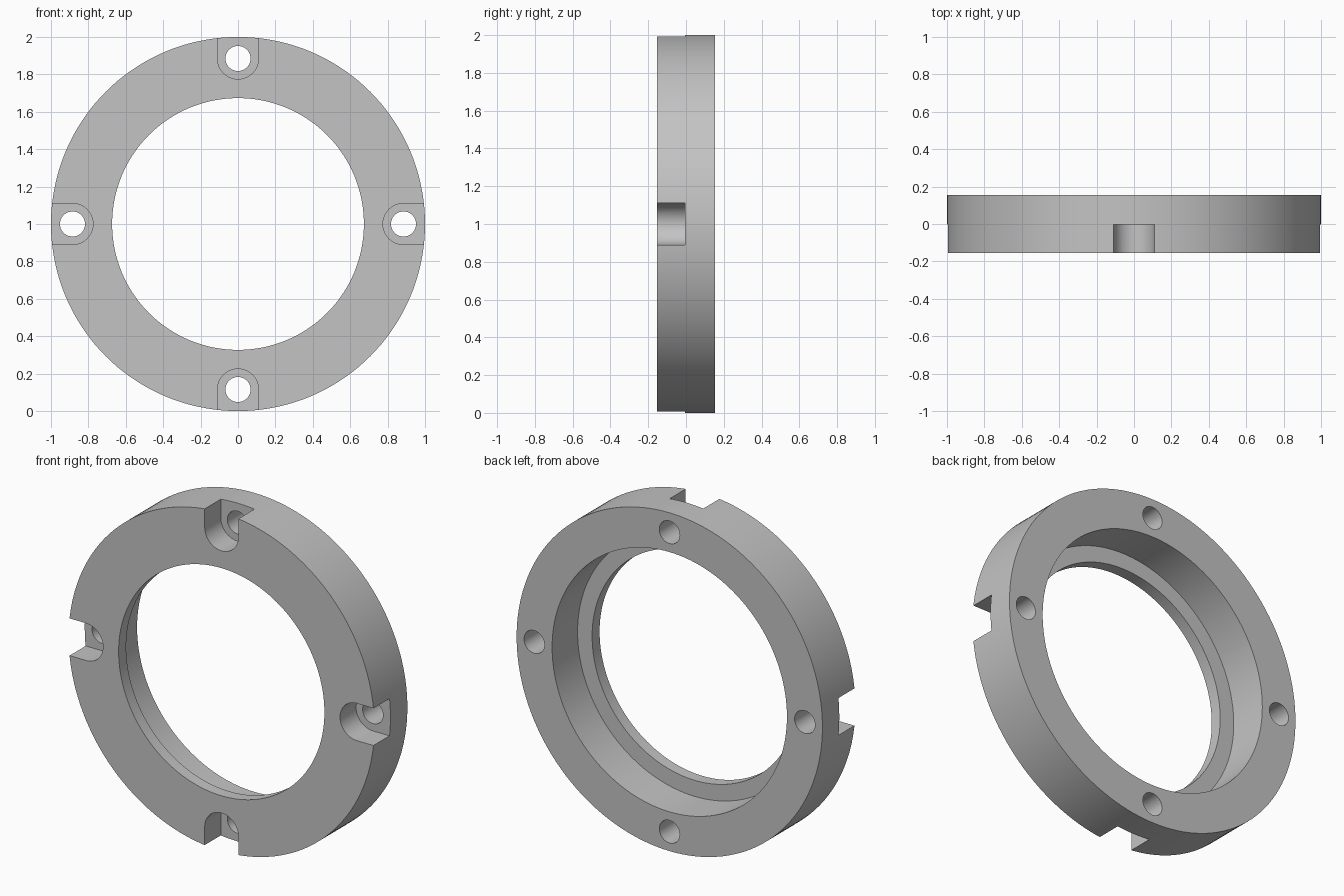
import bpy, bmesh
from math import sin, cos, pi
from mathutils import Matrix, Vector

cube = bpy.data.objects.get("Cube")
if cube:
    bpy.data.objects.remove(cube, do_unlink=True)

OUTER, LIP, BORE = 1.0, 0.673, 0.768    # ring radii
HALF = 0.154                            # half thickness
LIP_BACK = -0.084                       # rear of the front lip
BOLT, POCKET, HOLE = 0.885, 0.11, 0.067 # bolt circle, pocket and hole radii
FLOOR = -0.004                          # pocket depth
CENTRE = Matrix.Translation((0, 0, 1))

metal = bpy.data.materials.new("plain grey metal")
metal.use_nodes = True
grey = (0.55, 0.55, 0.55, 1)
metal.diffuse_color = grey
metal.node_tree.nodes["Principled BSDF"].inputs["Base Color"].default_value = grey


def make_object(name, bm):
    bmesh.ops.recalc_face_normals(bm, faces=bm.faces)
    mesh = bpy.data.meshes.new(name)
    bm.to_mesh(mesh)
    bm.free()
    mesh.materials.append(metal)
    obj = bpy.data.objects.new(name, mesh)
    bpy.context.collection.objects.link(obj)
    return obj


def arc(radius, start, end, steps):
    return [(radius * cos(start + (end - start) * i / steps),
             BOLT + radius * sin(start + (end - start) * i / steps))
            for i in range(steps + 1)]


def four_prisms(name, outline, front, back):
    """Four copies of an outline, pushed along y and spaced around the ring."""
    bm = bmesh.new()
    for quarter in range(4):
        turn = CENTRE @ Matrix.Rotation(quarter * pi / 2, 4, 'Y')
        face = bm.faces.new([bm.verts.new(turn @ Vector((x, front, z))) for x, z in outline])
        grown = bmesh.ops.extrude_face_region(bm, geom=[face], use_keep_orig=True)
        moved = [v for v in grown["geom"] if isinstance(v, bmesh.types.BMVert)]
        bmesh.ops.translate(bm, verts=moved, vec=(0, back - front, 0))
    obj = make_object(name, bm)
    obj.hide_render = True
    return obj


# Ring with a thin front lip and a wider rear bore
bm = bmesh.new()
section = [(LIP, -HALF), (OUTER, -HALF), (OUTER, HALF),
           (BORE, HALF), (BORE, LIP_BACK), (LIP, LIP_BACK)]
verts = [bm.verts.new((r, y, 1)) for r, y in section]
edges = [bm.edges.new((verts[i - 1], verts[i])) for i in range(len(verts))]
bmesh.ops.spin(bm, geom=verts + edges, cent=(0, 0, 1), axis=(0, 1, 0),
               angle=2 * pi, steps=144, use_merge=True)
bmesh.ops.remove_doubles(bm, verts=bm.verts, dist=0.0001)
ring = make_object("mounting_ring", bm)

# Open-ended screw pockets in the front, and through holes behind them
slot = arc(POCKET, pi, 2 * pi, 32) + [(POCKET, 1.2), (-POCKET, 1.2)]
pockets = four_prisms("pocket_cutter", slot, -0.3, FLOOR)
holes = four_prisms("hole_cutter", arc(HOLE, 0, 2 * pi, 40)[:-1], -0.1, 0.3)

bpy.ops.object.select_all(action='DESELECT')
bpy.context.view_layer.objects.active = ring
ring.select_set(True)
for cutter in (pockets, holes):
    cut = ring.modifiers.new(cutter.name, 'BOOLEAN')
    cut.operation = 'DIFFERENCE'
    cut.solver = 'EXACT'
    cut.object = cutter
    bpy.ops.object.modifier_apply(modifier=cut.name)
    bpy.data.objects.remove(cutter, do_unlink=True)

bpy.ops.object.shade_smooth_by_angle(angle=pi / 6)
